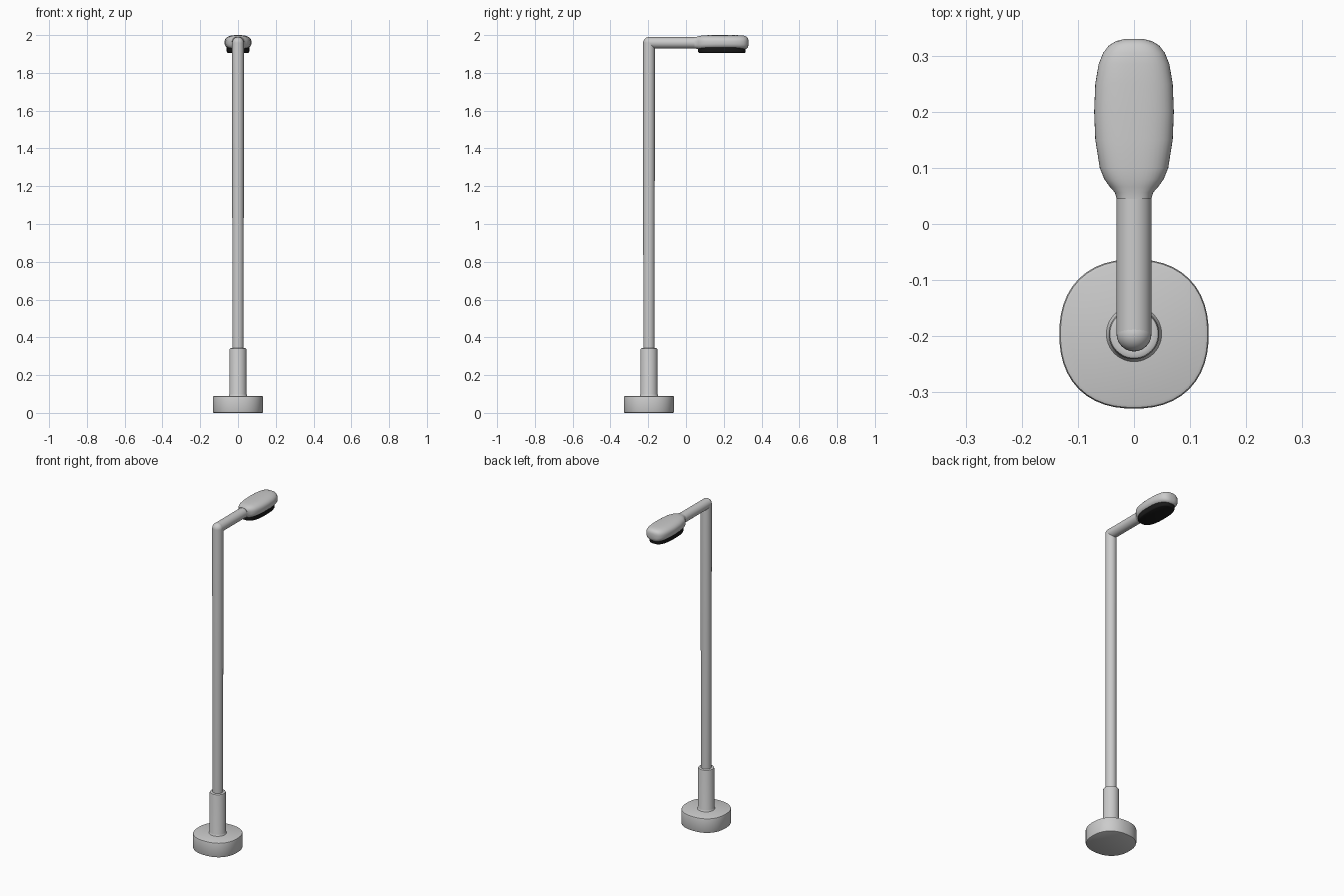
import bpy, bmesh, math
from mathutils import Vector

if "Cube" in bpy.data.objects:
    bpy.data.objects.remove(bpy.data.objects["Cube"])

SEG = 48


def superellipse(rx, ry, power):
    """Points of a rounded outline; power 2 is an ellipse, more is squarer."""
    pts = []
    for i in range(SEG):
        a = 2 * math.pi * i / SEG
        c, s = math.cos(a), math.sin(a)
        k = (abs(c) ** power + abs(s) ** power) ** (-1 / power)
        pts.append((rx * k * c, ry * k * s))
    return pts


def loft(name, rings, angle=40):
    """Skin a list of rings and cap both ends."""
    bm = bmesh.new()
    loops = [[bm.verts.new(p) for p in ring] for ring in rings]
    for a, b in zip(loops, loops[1:]):
        for i in range(SEG):
            j = (i + 1) % SEG
            bm.faces.new((a[i], a[j], b[j], b[i]))
    bm.faces.new(loops[0][::-1])
    bm.faces.new(loops[-1])
    bmesh.ops.recalc_face_normals(bm, faces=bm.faces)
    mesh = bpy.data.meshes.new(name)
    bm.to_mesh(mesh)
    bm.free()
    ob = bpy.data.objects.new(name, mesh)
    bpy.context.collection.objects.link(ob)
    bpy.ops.object.select_all(action='DESELECT')
    ob.select_set(True)
    bpy.context.view_layer.objects.active = ob
    bpy.ops.object.shade_smooth_by_angle(angle=math.radians(angle))
    return ob


def upright(name, y, profile, power=2.0, stretch=0.0):
    """Turned part along z from (radius, z) pairs; stretch lengthens it in y."""
    return loft(name, [[Vector((px, y + py, z))
                        for px, py in superellipse(r, r + stretch, power)]
                       for r, z in profile])


def along_y(name, stations, power=2.0):
    """Part along y from (y, half width, bottom, top) sections."""
    return loft(name, [[Vector((px, y, (lo + hi) / 2 + pz))
                        for px, pz in superellipse(w, (hi - lo) / 2, power)]
                       for y, w, lo, hi in stations])


POLE_Y = -0.196

# Foot, slightly squared in plan
upright("base", POLE_Y, [(0.127, 0), (0.131, 0.002), (0.133, 0.008), (0.133, 0.082),
                         (0.131, 0.088), (0.126, 0.09)], power=2.3)

# Sleeve around the bottom of the pole
upright("sleeve", POLE_Y, [(0.052, 0.086), (0.048, 0.092), (0.045, 0.1), (0.045, 0.335),
                           (0.043, 0.341), (0.039, 0.343), (0.033, 0.343)])

# Pole with a domed top that forms the elbow
R = 0.031
dome = [(R * math.cos(t), 1.959 + R * math.sin(t))
        for t in (math.radians(a) for a in range(0, 90, 11))]
upright("pole", POLE_Y, [(0.03, 0.3)] + dome)

# Horizontal arm
along_y("arm", [(POLE_Y, 0.031, 1.929, 1.989), (0.08, 0.031, 1.929, 1.989)])

# Lamp housing, flaring out of the arm
along_y("lamp_housing", [
    (0.045, 0.031, 1.929, 1.990), (0.056, 0.034, 1.928, 1.991),
    (0.066, 0.043, 1.925, 1.994), (0.080, 0.053, 1.923, 1.997),
    (0.100, 0.061, 1.922, 1.999), (0.150, 0.069, 1.922, 2.000),
    (0.200, 0.071, 1.922, 2.000), (0.250, 0.069, 1.922, 2.000),
    (0.285, 0.063, 1.922, 1.999), (0.305, 0.055, 1.923, 1.997),
    (0.318, 0.045, 1.926, 1.993), (0.326, 0.032, 1.932, 1.987),
    (0.330, 0.016, 1.945, 1.975)], power=2.6)

# Dark lens under the housing
lens = upright("lamp_lens", 0.190, [(0.055, 1.906), (0.058, 1.908), (0.060, 1.914),
                                    (0.060, 1.935)], power=2.7, stretch=0.066)
dark = bpy.data.materials.new("dark_lens")
dark.diffuse_color = (0.01, 0.01, 0.01, 1)
dark.use_nodes = True
dark.node_tree.nodes["Principled BSDF"].inputs["Base Color"].default_value = dark.diffuse_color
lens.data.materials.append(dark)
